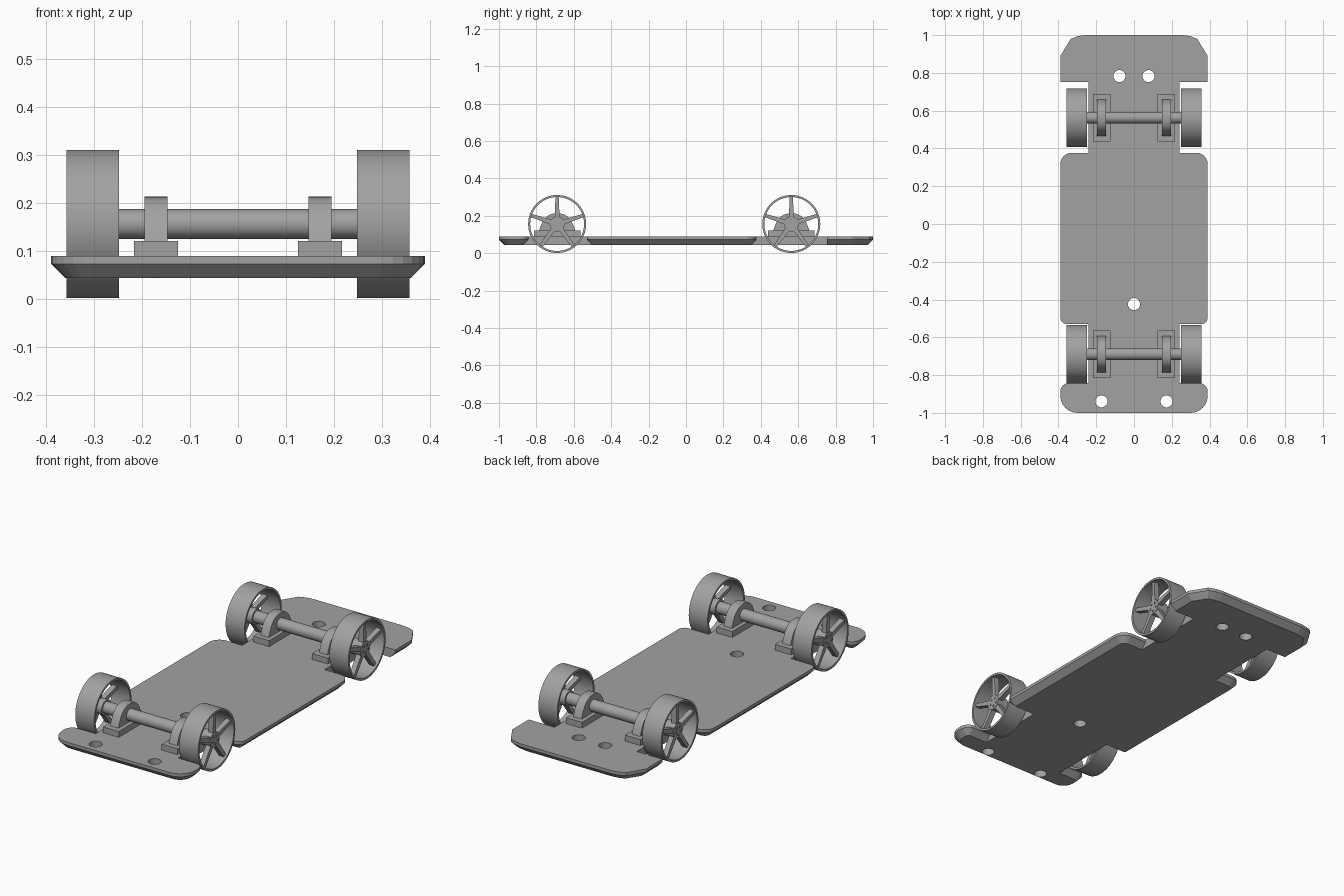
import bpy, bmesh, math
from mathutils import Matrix, Vector

if "Cube" in bpy.data.objects:
    bpy.data.objects.remove(bpy.data.objects["Cube"])

grey = bpy.data.materials.new("plain_grey")
grey.diffuse_color = (0.36, 0.36, 0.36, 1)
grey.use_nodes = True
grey.node_tree.nodes["Principled BSDF"].inputs["Base Color"].default_value = grey.diffuse_color
AXLE_Z = 0.156
AXLES = {"front": -0.689, "rear": 0.563}


def finish(name, bm, smooth=True):
    bmesh.ops.recalc_face_normals(bm, faces=bm.faces)
    me = bpy.data.meshes.new(name)
    bm.to_mesh(me)
    bm.free()
    me.materials.append(grey)
    ob = bpy.data.objects.new(name, me)
    bpy.context.collection.objects.link(ob)
    if smooth:
        bpy.ops.object.select_all(action='DESELECT')
        ob.select_set(True)
        bpy.context.view_layer.objects.active = ob
        bpy.ops.object.shade_smooth_by_angle(angle=math.radians(30))
    return ob


def stack(bm, rings):
    """Closed solid through equally sized rings of points."""
    rows = [[bm.verts.new(p) for p in r] for r in rings]
    n = len(rows[0])
    for a, b in zip(rows, rows[1:]):
        for i in range(n):
            bm.faces.new((a[i], a[(i + 1) % n], b[(i + 1) % n], b[i]))
    bm.faces.new(rows[0])
    bm.faces.new(rows[-1])


def cyl_x(bm, r, x0, x1, y=0, z=0, seg=32):
    ring = [(y + r * math.cos(2 * math.pi * i / seg), z + r * math.sin(2 * math.pi * i / seg))
            for i in range(seg)]
    stack(bm, [[(x, a, b) for a, b in ring] for x in (x0, x1)])


def rounded(corners, d, n=6):
    """Round each (x, y, radius) corner; d shrinks the radius for the lower ring."""
    out = []
    for i, (x, y, r) in enumerate(corners):
        p = Vector((x, y))
        if r == 0:
            out.append(p)
            continue
        a = (Vector(corners[i - 1][:2]) - p).normalized()
        b = (Vector(corners[(i + 1) % len(corners)][:2]) - p).normalized()
        r = max(r - d, 0.004)
        c = p + (a + b) * r
        for k in range(n + 1):
            t = math.pi / 2 * k / n
            out.append(c - b * r * math.cos(t) - a * r * math.sin(t))
    return out


def outline(d):
    """Deck outline drawn in by d, the neck sides staying upright."""
    w, neck = 0.39 - d, 0.24
    half = [(w, -1 + d, 0.09), (w, -0.842 - d, 0.045), (neck, -0.842 - d, 0),
            (neck, -0.53 + d, 0), (w, -0.53 + d, 0.035), (w, 0.377 - d, 0.06),
            (neck, 0.377 - d, 0), (neck, 0.753, 0), (w, 0.753, 0),
            (w, 0.89 - d * 0.2, 0), (0.335 - d * 0.7, 0.98 - d * 0.8, 0),
            (0.30 - d * 0.5, 0.994 - d, 0), (0.26 - d * 0.3, 1 - d, 0)]
    return rounded(half + [(-x, y, r) for x, y, r in reversed(half)], d)


# Deck with a chamfered underside
bm = bmesh.new()
stack(bm, [[(p.x, p.y, z) for p in outline(d)]
           for d, z in ((0.03, 0.043), (0, 0.073), (0, 0.089))])
deck = finish("deck", bm, smooth=False)

# Round through holes in the deck
bm = bmesh.new()
for x, y in ((-0.077, 0.783), (0.077, 0.783), (0, -0.424), (-0.172, -0.939), (0.172, -0.939)):
    bmesh.ops.create_cone(bm, cap_ends=True, segments=32, radius1=0.032, radius2=0.032,
                          depth=0.3, matrix=Matrix.Translation((x, y, 0.066)))
cutter = finish("hole_cutter", bm, smooth=False)
mod = deck.modifiers.new("holes", 'BOOLEAN')
mod.operation, mod.solver, mod.object = 'DIFFERENCE', 'EXACT', cutter
bpy.ops.object.select_all(action='DESELECT')
deck.select_set(True)
bpy.context.view_layer.objects.active = deck
bpy.ops.object.modifier_apply(modifier=mod.name)
bpy.data.objects.remove(cutter)


# Wheel, outer face towards +x: thin rim, hub, five spokes and bolts
def make_wheel(name):
    bm = bmesh.new()
    seg = 64
    profile = [(0.155, 0.248), (0.155, 0.358), (0.144, 0.358), (0.144, 0.248)]
    rows = [[bm.verts.new((x, r * math.cos(2 * math.pi * i / seg), r * math.sin(2 * math.pi * i / seg)))
             for i in range(seg)] for r, x in profile]
    for j in range(4):
        a, b = rows[j], rows[(j + 1) % 4]
        for i in range(seg):
            bm.faces.new((a[i], a[(i + 1) % seg], b[(i + 1) % seg], b[i]))
    cyl_x(bm, 0.04, 0.285, 0.348)
    for k in range(5):
        t = math.pi / 2 + 2 * math.pi * k / 5
        u, v = Vector((0, math.cos(t), math.sin(t))), Vector((0, -math.sin(t), math.cos(t)))
        rings = []
        for r, h in ((0.025, 0.013), (0.149, 0.009)):
            rings.append([u * r + v * s * h + Vector((x, 0, 0))
                          for s, x in ((-1, 0.318), (1, 0.318), (1, 0.346), (-1, 0.346))])
        stack(bm, rings)
        cyl_x(bm, 0.006, 0.34, 0.352, -u.y * 0.022, -u.z * 0.022, 12)
    return finish(name, bm)


for end, y in AXLES.items():
    # Right and left wheels
    for side, turn in (("right", 0), ("left", math.pi)):
        wheel = make_wheel(f"{end}_{side}_wheel")
        wheel.location = (0, y, AXLE_Z)
        wheel.rotation_euler.z = turn

    # Axle between the hubs
    bm = bmesh.new()
    cyl_x(bm, 0.031, -0.32, 0.32, y, AXLE_Z)
    finish(f"{end}_axle", bm)

    # Bearing blocks: flat foot below a domed upright
    half = [(0.098, 0.115), (0.092, 0.135), (0.084, 0.155), (0.073, 0.176),
            (0.058, 0.194), (0.04, 0.206), (0.02, 0.212)]
    dome = half + [(0, 0.213)] + [(-a, z) for a, z in reversed(half)]
    for side, s in (("right", 1), ("left", -1)):
        bm = bmesh.new()
        bmesh.ops.create_cube(bm, size=1, matrix=Matrix.Translation((s * 0.171, y, 0.085))
                              @ Matrix.Diagonal((0.092, 0.25, 0.07, 1)))
        stack(bm, [[(s * x, y + a, z) for a, z in dome] for x in (0.147, 0.195)])
        finish(f"{end}_{side}_bearing_block", bm)
